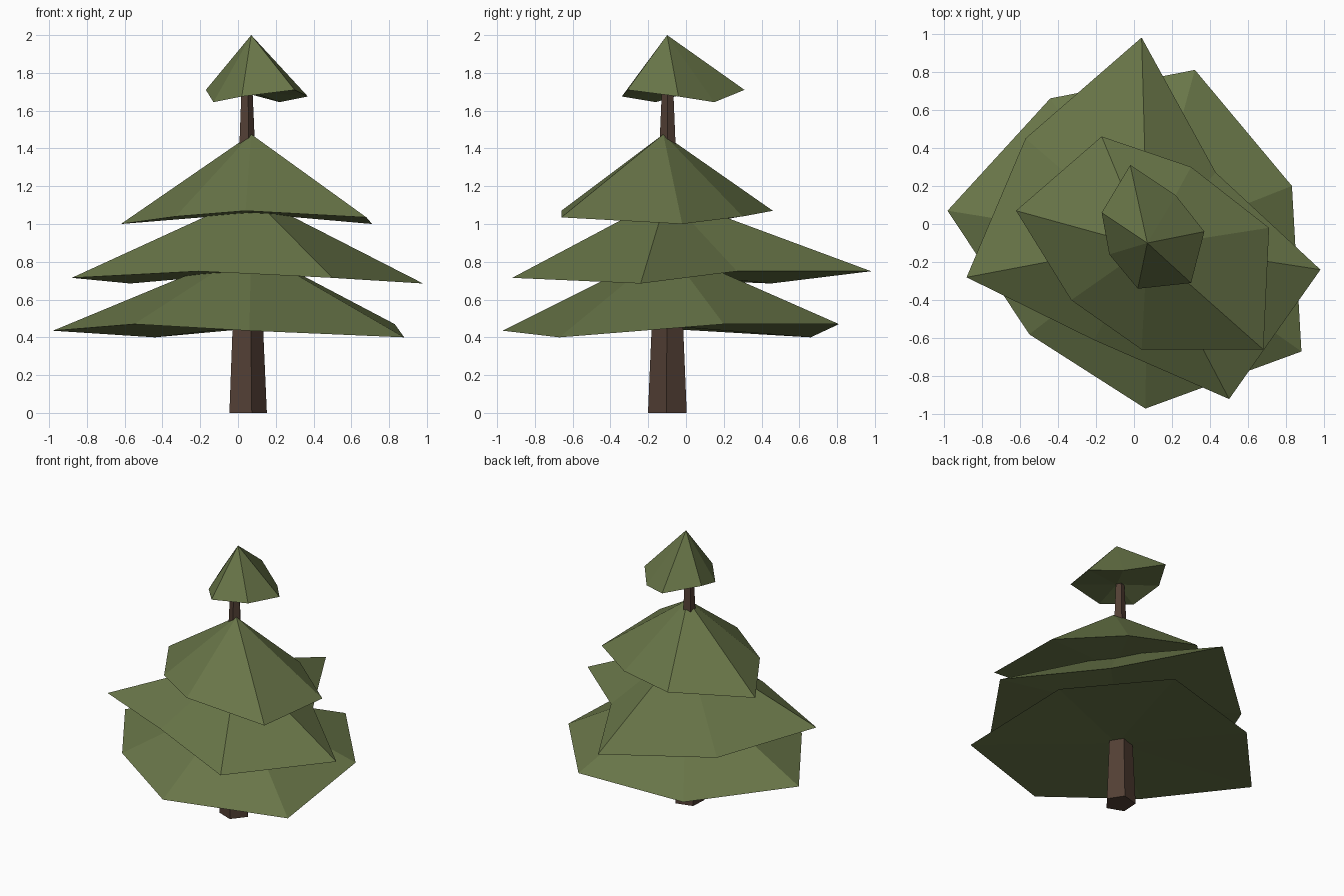
import bpy, bmesh
from math import cos, sin, radians

if "Cube" in bpy.data.objects:
    bpy.data.objects.remove(bpy.data.objects["Cube"])


def material(name, color):
    m = bpy.data.materials.new(name)
    m.diffuse_color = (*color, 1)
    m.use_nodes = True
    m.node_tree.nodes["Principled BSDF"].inputs["Base Color"].default_value = m.diffuse_color
    return m


def make_object(name, bm, mat):
    bmesh.ops.recalc_face_normals(bm, faces=bm.faces)
    mesh = bpy.data.meshes.new(name)
    bm.to_mesh(mesh)
    bm.free()
    mesh.materials.append(mat)
    ob = bpy.data.objects.new(name, mesh)
    bpy.context.collection.objects.link(ob)
    return ob


def tier(name, apex, rim, mat):
    """Irregular seven-sided cone with a slightly hollow underside."""
    bm = bmesh.new()
    ring = [bm.verts.new(p) for p in rim]
    mean_z = sum(p[2] for p in rim) / len(rim)
    top = bm.verts.new(apex)
    under = bm.verts.new((apex[0], apex[1], mean_z + 0.02))
    for a, b in zip(ring, ring[1:] + ring[:1]):
        bm.faces.new((a, b, top))
        bm.faces.new((b, a, under))
    return make_object(name, bm, mat)


def trunk(name, centre, sections, sides, turn, mat):
    """Tapered prism through (height, radius) sections."""
    bm = bmesh.new()
    rings = []
    for z, r in sections:
        angles = [radians(turn + 360 * i / sides) for i in range(sides)]
        rings.append([bm.verts.new((centre[0] + r * cos(a), centre[1] + r * sin(a), z))
                      for a in angles])
    for lo, hi in zip(rings, rings[1:]):
        for i in range(sides):
            j = (i + 1) % sides
            bm.faces.new((lo[i], lo[j], hi[j], hi[i]))
    bm.faces.new(rings[0][::-1])
    bm.faces.new(rings[-1])
    return make_object(name, bm, mat)


bark = material("bark", (0.085, 0.05, 0.035))
needles = material("needles", (0.14, 0.18, 0.065))

# Five-sided tapering trunk
trunk("trunk", (0.045, -0.097), [(0, 0.108), (1.75, 0.03)], 5, -75, bark)

# Foliage tiers, bottom to top: apex and rim points
tier("bottom_tier", (0.07, -0.10, 0.87), [
    (0.32, 0.81, 0.47), (0.83, 0.20, 0.47), (0.88, -0.67, 0.40), (0.06, -0.97, 0.435),
    (-0.55, -0.58, 0.47), (-0.98, 0.07, 0.435), (-0.44, 0.66, 0.40)], needles)
tier("lower_middle_tier", (0.07, -0.10, 1.15), [
    (0.04, 0.98, 0.75), (0.43, 0.27, 0.75), (0.98, -0.24, 0.685), (0.50, -0.92, 0.715),
    (-0.21, -0.61, 0.75), (-0.88, -0.28, 0.715), (-0.57, 0.45, 0.685)], needles)
tier("upper_middle_tier", (0.07, -0.12, 1.475), [
    (-0.17, 0.46, 1.07), (0.30, 0.30, 1.04), (0.71, -0.02, 1.00), (0.68, -0.66, 1.035),
    (0.04, -0.66, 1.07), (-0.33, -0.40, 1.04), (-0.62, 0.07, 1.00)], needles)
tier("top_tier", (0.07, -0.10, 2.0), [
    (-0.02, 0.31, 1.71), (0.22, 0.15, 1.645), (0.37, -0.04, 1.675), (0.30, -0.31, 1.71),
    (0.02, -0.34, 1.675), (-0.13, -0.16, 1.645), (-0.17, 0.06, 1.71)], needles)
